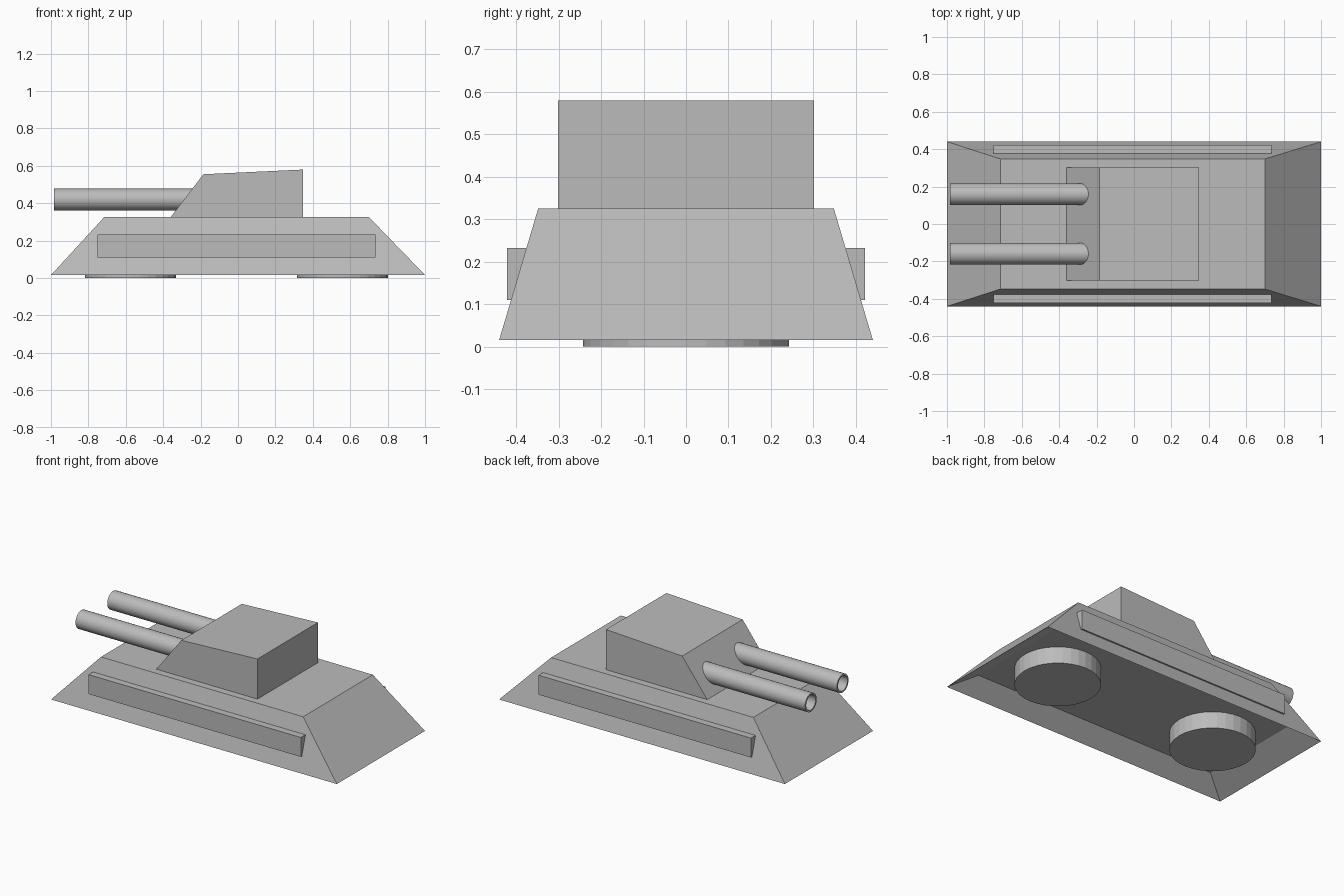
import bpy, bmesh, math
from mathutils import Matrix

cube = bpy.data.objects.get("Cube")
if cube:
    bpy.data.objects.remove(cube, do_unlink=True)

# One plain grey for the whole model
grey = bpy.data.materials.new("plain_grey")
grey.use_nodes = True
colour = (0.5, 0.5, 0.5, 1)
grey.diffuse_color = colour
grey.node_tree.nodes["Principled BSDF"].inputs["Base Color"].default_value = colour


def finish(name, bm):
    bmesh.ops.recalc_face_normals(bm, faces=bm.faces)
    mesh = bpy.data.meshes.new(name)
    bm.to_mesh(mesh)
    bm.free()
    mesh.materials.append(grey)
    obj = bpy.data.objects.new(name, mesh)
    bpy.context.collection.objects.link(obj)
    return obj


def ring(bm, x0, x1, y, z):
    return [bm.verts.new(p) for p in ((x0, -y, z), (x1, -y, z), (x1, y, z), (x0, y, z))]


def bridge(bm, a, b):
    n = len(a)
    for i in range(n):
        j = (i + 1) % n
        bm.faces.new((a[i], a[j], b[j], b[i]))


def box(name, x0, x1, y0, y1, z0, z1):
    bm = bmesh.new()
    bmesh.ops.create_cube(bm, size=1)
    bmesh.ops.scale(bm, vec=(x1 - x0, y1 - y0, z1 - z0), verts=bm.verts)
    bmesh.ops.translate(bm, vec=((x0 + x1) / 2, (y0 + y1) / 2, (z0 + z1) / 2), verts=bm.verts)
    return finish(name, bm)


# Hull: tapered block with a sunken underside
bm = bmesh.new()
floor = ring(bm, -0.85, 0.85, 0.345, 0.105)
rim = ring(bm, -1, 1, 0.44, 0.016)
deck = ring(bm, -0.715, 0.70, 0.348, 0.326)
bridge(bm, floor, rim)
bridge(bm, rim, deck)
bm.faces.new(floor)
bm.faces.new(deck)
finish("hull", bm)

# Turret: wedge profile extruded across the width
bm = bmesh.new()
profile = [(-0.36, 0.326), (-0.185, 0.555), (0.348, 0.58), (0.348, 0.326)]
sides = [[bm.verts.new((x, y, z)) for x, z in profile] for y in (-0.302, 0.302)]
bridge(bm, *sides)
for side in sides:
    bm.faces.new(side)
finish("turret", bm)

# Side strips and hollow gun barrels, one per side
for side, s in (("left", -1), ("right", 1)):
    y0, y1 = sorted((s * 0.377, s * 0.422))
    box(side + "_side_strip", -0.75, 0.735, y0, y1, 0.11, 0.233)

    bm = bmesh.new()
    loops = []
    for x, r in ((-0.2, 0.058), (-0.985, 0.058), (-0.985, 0.047), (-0.2, 0.047)):
        circle = bmesh.ops.create_circle(bm, segments=32, radius=r,
                                         matrix=Matrix.Rotation(math.pi / 2, 4, "Y"))
        bmesh.ops.translate(bm, vec=(x, s * 0.159, 0.42), verts=circle["verts"])
        loops.append(circle["verts"])
    for a, b in zip(loops, loops[1:]):
        bridge(bm, a, b)
    bm.faces.new(loops[-1])
    barrel = finish(side + "_barrel", bm)
    bpy.ops.object.select_all(action="DESELECT")
    barrel.select_set(True)
    bpy.context.view_layer.objects.active = barrel
    bpy.ops.object.shade_smooth_by_angle(angle=math.radians(40))

# Round hover pads under the hull
for name, x in (("front_pad", -0.575), ("rear_pad", 0.558)):
    bm = bmesh.new()
    bmesh.ops.create_cone(bm, cap_ends=True, segments=32, radius1=0.243, radius2=0.243, depth=0.11)
    bmesh.ops.translate(bm, vec=(x, 0, 0.055), verts=bm.verts)
    finish(name, bm)
